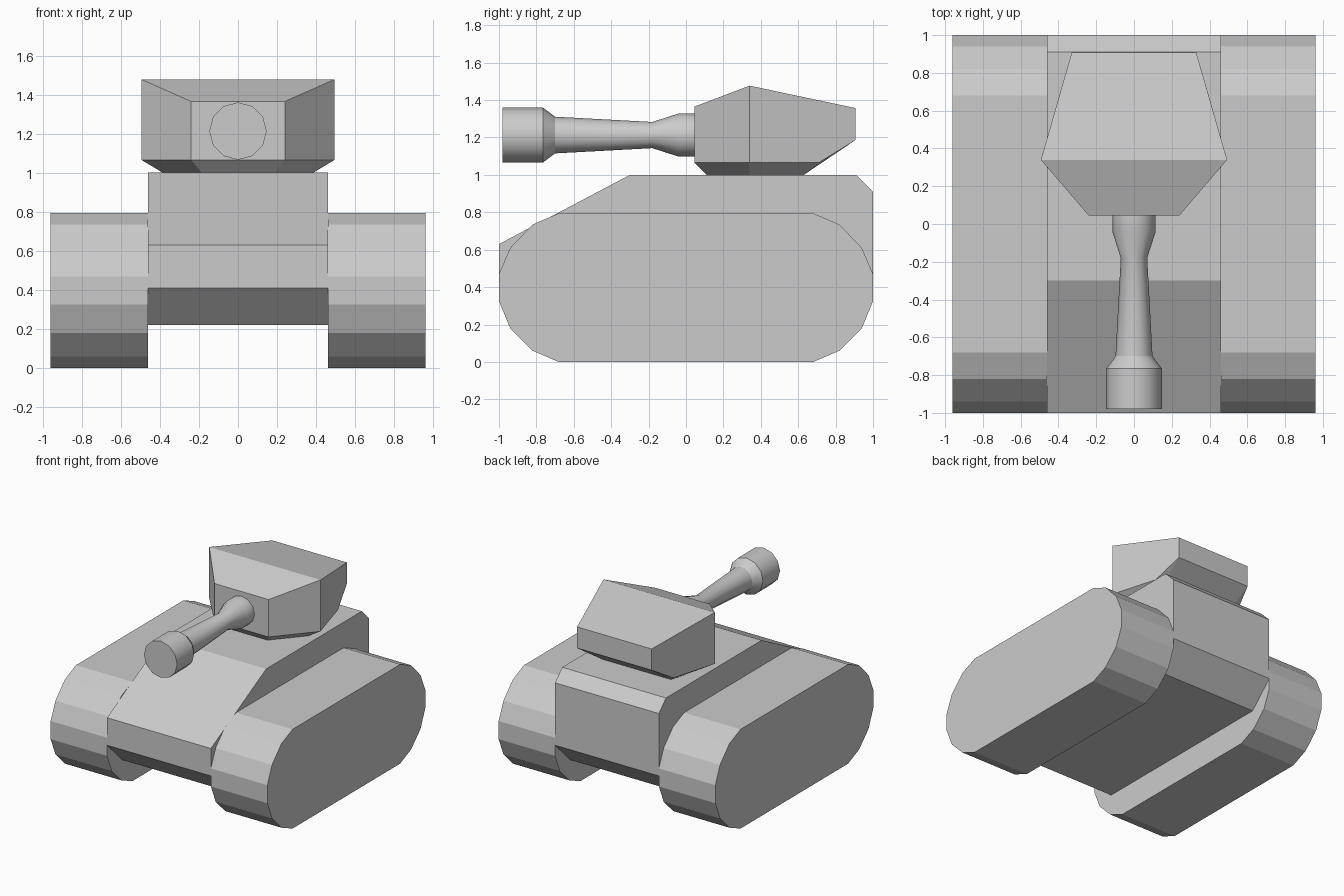
import bpy, bmesh
from math import radians, sin, cos, tau

if "Cube" in bpy.data.objects:
    bpy.data.objects.remove(bpy.data.objects["Cube"])


def finish(bm, name):
    bmesh.ops.recalc_face_normals(bm, faces=bm.faces)
    mesh = bpy.data.meshes.new(name)
    bm.to_mesh(mesh)
    bm.free()
    obj = bpy.data.objects.new(name, mesh)
    bpy.context.collection.objects.link(obj)
    return obj


def extrude_profile(name, profile, x0, x1):
    """Extrude a (y, z) side profile from x0 to x1."""
    bm = bmesh.new()
    face = bm.faces.new([bm.verts.new((x0, y, z)) for y, z in profile])
    ext = bmesh.ops.extrude_face_region(bm, geom=[face])["geom"]
    verts = [v for v in ext if isinstance(v, bmesh.types.BMVert)]
    bmesh.ops.translate(bm, verts=verts, vec=(x1 - x0, 0, 0))
    return finish(bm, name)


# Tracks: rounded side profile, mirrored front to back
half = [(0.68, 0), (0.82, 0.06), (0.94, 0.18), (1, 0.325),
        (1, 0.47), (0.94, 0.61), (0.82, 0.735), (0.68, 0.795)]
track = half + [(-y, z) for y, z in reversed(half)]
for side, x in (("left", -0.96), ("right", 0.46)):
    extrude_profile(side + "_track", track, x, x + 0.5)

# Hull with sloped front plate and chamfered underside
extrude_profile("hull", [(-0.81, 0.22), (0.81, 0.22), (1, 0.41), (1, 0.91),
                         (0.91, 1), (-0.30, 1), (-1, 0.63), (-1, 0.41)],
                -0.46, 0.46)

# Turret: convex faceted block from mirrored corner points
corners = [(0.24, 0.045, 1.365), (0.24, 0.045, 1.065),   # front plate
           (0.493, 0.34, 1.477), (0.493, 0.34, 1.065),   # widest point
           (0.33, 0.907, 1.357), (0.33, 0.907, 1.187),   # rear plate
           (0.387, 0.71, 1.065),                         # rear undercut
           (0.185, 0.11, 1.0), (0.385, 0.34, 1.0), (0.31, 0.63, 1.0)]
bm = bmesh.new()
for x, y, z in corners:
    for s in (-1, 1):
        bm.verts.new((s * x, y, z))
bmesh.ops.convex_hull(bm, input=bm.verts)
bmesh.ops.dissolve_limit(bm, angle_limit=radians(3), verts=bm.verts, edges=bm.edges)
finish(bm, "turret")

# Gun barrel: (y, radius) profile turned around the y direction
SIDES = 12
profile = [(-0.98, 0.147), (-0.765, 0.147), (-0.70, 0.098),
           (-0.18, 0.07), (-0.04, 0.115), (0.05, 0.115)]
bm = bmesh.new()
rings = [[bm.verts.new((r * cos(tau * i / SIDES), y, 1.213 + r * sin(tau * i / SIDES)))
          for i in range(SIDES)] for y, r in profile]
for a, b in zip(rings, rings[1:]):
    for i in range(SIDES):
        j = (i + 1) % SIDES
        bm.faces.new((a[i], a[j], b[j], b[i]))
bm.faces.new(rings[0])
bm.faces.new(rings[-1])
barrel = finish(bm, "gun_barrel")
barrel.select_set(True)
bpy.context.view_layer.objects.active = barrel
bpy.ops.object.shade_smooth_by_angle(angle=radians(33))
